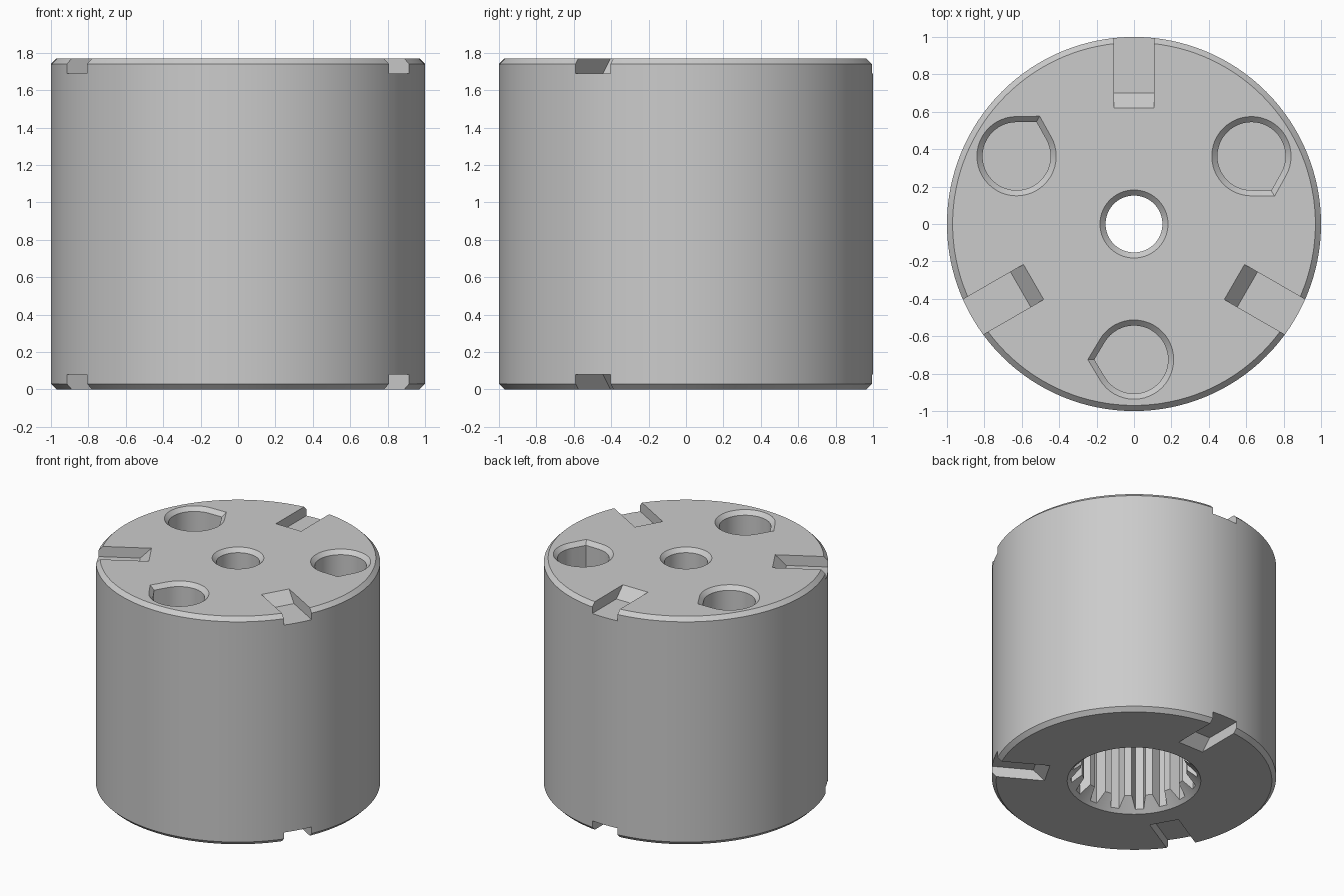
import bpy, bmesh
from math import sin, cos, pi, radians, acos
from mathutils import Matrix, Vector

if "Cube" in bpy.data.objects:
    bpy.data.objects.remove(bpy.data.objects["Cube"], do_unlink=True)

H = 1.77          # height
C = 0.03          # chamfer
N = 128           # facets on the round body

steel = bpy.data.materials.new("light grey")
steel.use_nodes = True
grey = (0.6, 0.6, 0.6, 1)
steel.diffuse_color = grey
steel.node_tree.nodes["Principled BSDF"].inputs["Base Color"].default_value = grey


def loft(name, rings):
    """Closed solid through a stack of matching rings, capped at both ends."""
    bm = bmesh.new()
    loops = [[bm.verts.new(p) for p in ring] for ring in rings]
    for a, b in zip(loops, loops[1:]):
        for i in range(len(a)):
            j = (i + 1) % len(a)
            bm.faces.new((a[i], a[j], b[j], b[i]))
    bm.faces.new(loops[0])
    bm.faces.new(loops[-1])
    bmesh.ops.recalc_face_normals(bm, faces=bm.faces)
    mesh = bpy.data.meshes.new(name)
    bm.to_mesh(mesh)
    bm.free()
    mesh.materials.append(steel)
    obj = bpy.data.objects.new(name, mesh)
    bpy.context.collection.objects.link(obj)
    return obj


def circle(r, z, n=N):
    return [(r * cos(2 * pi * i / n), r * sin(2 * pi * i / n), z) for i in range(n)]


def teardrop(r, z, n=40):
    """Round outline with a pointed corner towards -x."""
    tip = r * 1.165
    a = acos(r / tip)
    start, sweep = -pi + a, 2 * pi - 2 * a
    pts = [(r * cos(start + sweep * i / n), r * sin(start + sweep * i / n), z)
           for i in range(n + 1)]
    return pts + [(-tip, 0, z)]


def spline(r_in, r_out, z, teeth=16):
    """Outline of a bore with straight-sided teeth."""
    pts = []
    for k in range(teeth):
        for f, r in ((-0.33, r_in), (-0.17, r_out), (0.17, r_out), (0.33, r_in)):
            a = 2 * pi * (k + f) / teeth
            pts.append((r * cos(a), r * sin(a), z))
    return pts


def slot(z, depth):
    """Radial slot along +x with a sloping inner end; depth is signed."""
    w = 0.108
    def ring(y):
        return [(0.70, y, z - depth), (1.2, y, z - depth),
                (1.2, y, z + depth), (0.54, y, z + depth)]
    return loft("slot_cutter", [ring(-w), ring(w)])


body = loft("coupling_body", [circle(1 - C, 0), circle(1, C),
                              circle(1, H - C), circle(1 - C, H)])
cutters = []

# Toothed bore from below with a conical lead-in
cutters.append(loft("spline_cutter", [spline(0.375, 0.445, -0.1), spline(0.375, 0.445, 1.3)]))
cutters.append(loft("lead_in_cutter", [circle(0.57, -0.1), circle(0.37, 0.1)]))

# Chamfered centre hole through the top
cutters.append(loft("centre_hole_cutter", [circle(0.152, 1.0, 64), circle(0.152, H - C, 64),
                                           circle(0.152 + 2 * C, H + C, 64)]))

# Three pointed holes in the top and three slots at each end
for k in range(3):
    turn = Matrix.Rotation(radians(120 * k), 4, 'Z')
    hole = loft("pointed_hole_cutter", [teardrop(0.182, 0.9), teardrop(0.182, H - C),
                                        teardrop(0.182 + 2 * C, H + C)])
    hole.data.transform(turn @ Matrix.Translation(Vector((0, -0.725, 0))))
    cutters.append(hole)
    for z, depth in ((H, 0.08), (0, -0.08)):
        s = slot(z, depth)
        s.data.transform(turn @ Matrix.Rotation(radians(90), 4, 'Z'))
        cutters.append(s)

# Cut everything out of the body, then bake the result
for c in cutters:
    mod = body.modifiers.new(c.name, 'BOOLEAN')
    mod.operation, mod.solver, mod.object = 'DIFFERENCE', 'EXACT', c
deps = bpy.context.evaluated_depsgraph_get()
result = bpy.data.meshes.new_from_object(body.evaluated_get(deps))
body.modifiers.clear()
body.data = result
for c in cutters:
    bpy.data.objects.remove(c, do_unlink=True)

# Smooth round walls, crisp edges
bpy.ops.object.select_all(action='DESELECT')
body.select_set(True)
bpy.context.view_layer.objects.active = body
bpy.ops.object.shade_smooth_by_angle(angle=radians(25))
